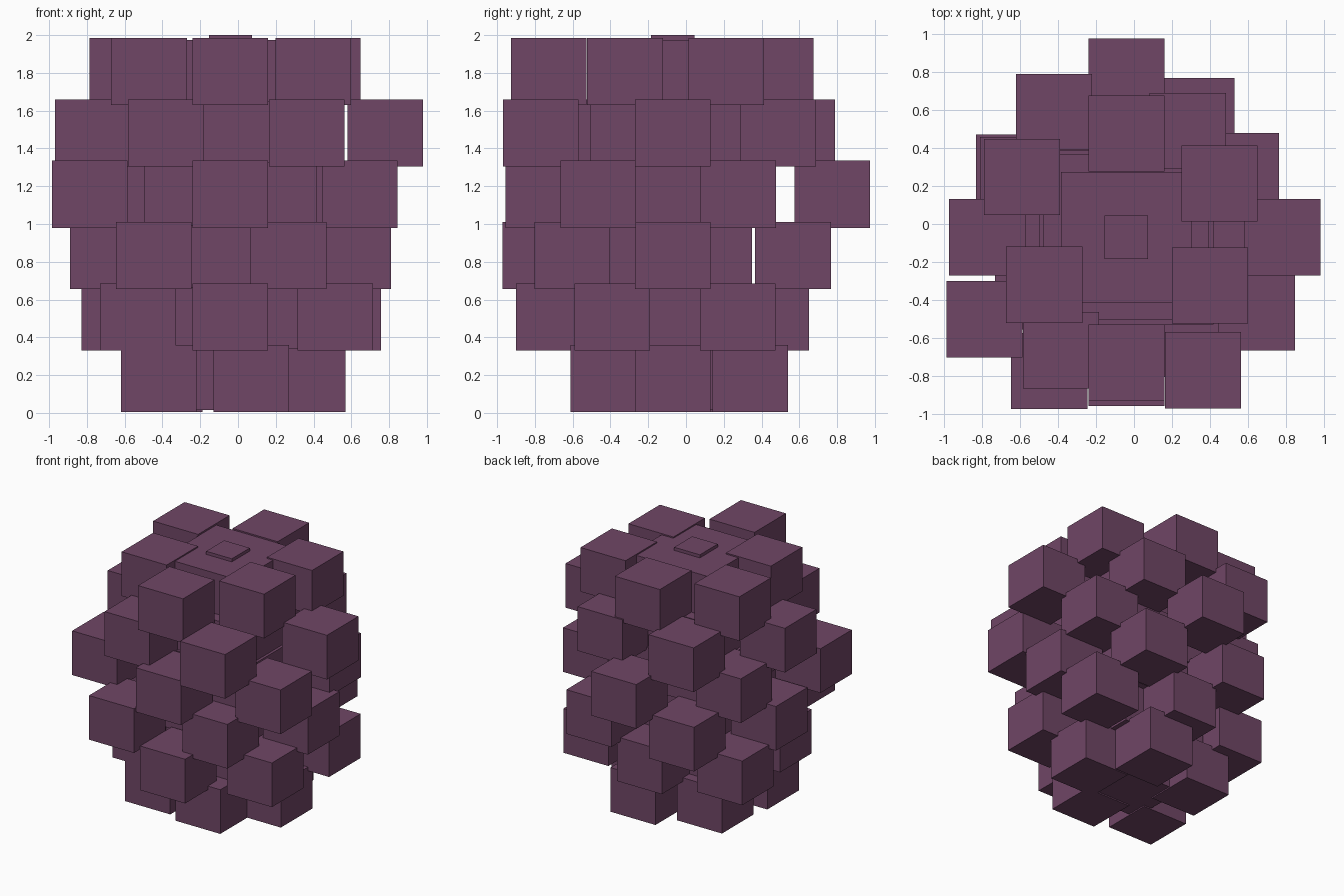
import bpy, math

if "Cube" in bpy.data.objects:
    bpy.data.objects.remove(bpy.data.objects["Cube"])

# One flat colour for the whole berry
mat = bpy.data.materials.new("berry purple")
mat.diffuse_color = (0.162, 0.061, 0.133, 1)
mat.use_nodes = True
mat.node_tree.nodes["Principled BSDF"].inputs["Base Color"].default_value = mat.diffuse_color

CX, CY = -0.04, -0.07          # axis of the berry
Z0, STEP = 0.1825, 0.325       # first layer centre, layer spacing


def box(name, centre, size):
    bpy.ops.mesh.primitive_cube_add(size=1, location=centre)
    ob = bpy.context.object
    ob.name = name
    ob.scale = size
    bpy.ops.object.transform_apply(location=False, rotation=False, scale=True)
    ob.data.materials.append(mat)
    return ob


# Each layer: start angle, core half-width, distance of every block from the axis
layers = [
    (0, 0.25, [0.41, 0.431, 0.43, 0.47, 0.36]),
    (30, 0.37, [0.69, 0.52, 0.68, 0.566, 0.63, 0.64]),
    (0, 0.42, [0.65, 0.735, 0.735, 0.65, 0.81, 0.615]),
    (30, 0.457, [0.693, 0.845, 0.655, 0.86, 0.685, 0.79]),
    (0, 0.435, [0.82, 0.645, 0.76, 0.73, 0.685, 0.806]),
    (30, 0.343, [0.565, 0.545, 0.632, 0.498, 0.657, 0.506]),
]

for i, (start, half, radii) in enumerate(layers):
    z = Z0 + STEP * i
    # Core slab filling the middle of the ring
    box(f"core_{i + 1}", (CX, CY, z), (2 * half, 2 * half, 0.335))
    # Ring of axis-aligned blocks
    for k, r in enumerate(radii):
        a = math.radians(start + 360 * k / len(radii))
        box(f"drupelet_{i + 1}_{k + 1}",
            (CX + r * math.cos(a), CY + r * math.sin(a), z), (0.4, 0.4, 0.355))

# Small cap on top
box("top_cap", (CX, CY, 1.975), (0.228, 0.228, 0.05))
